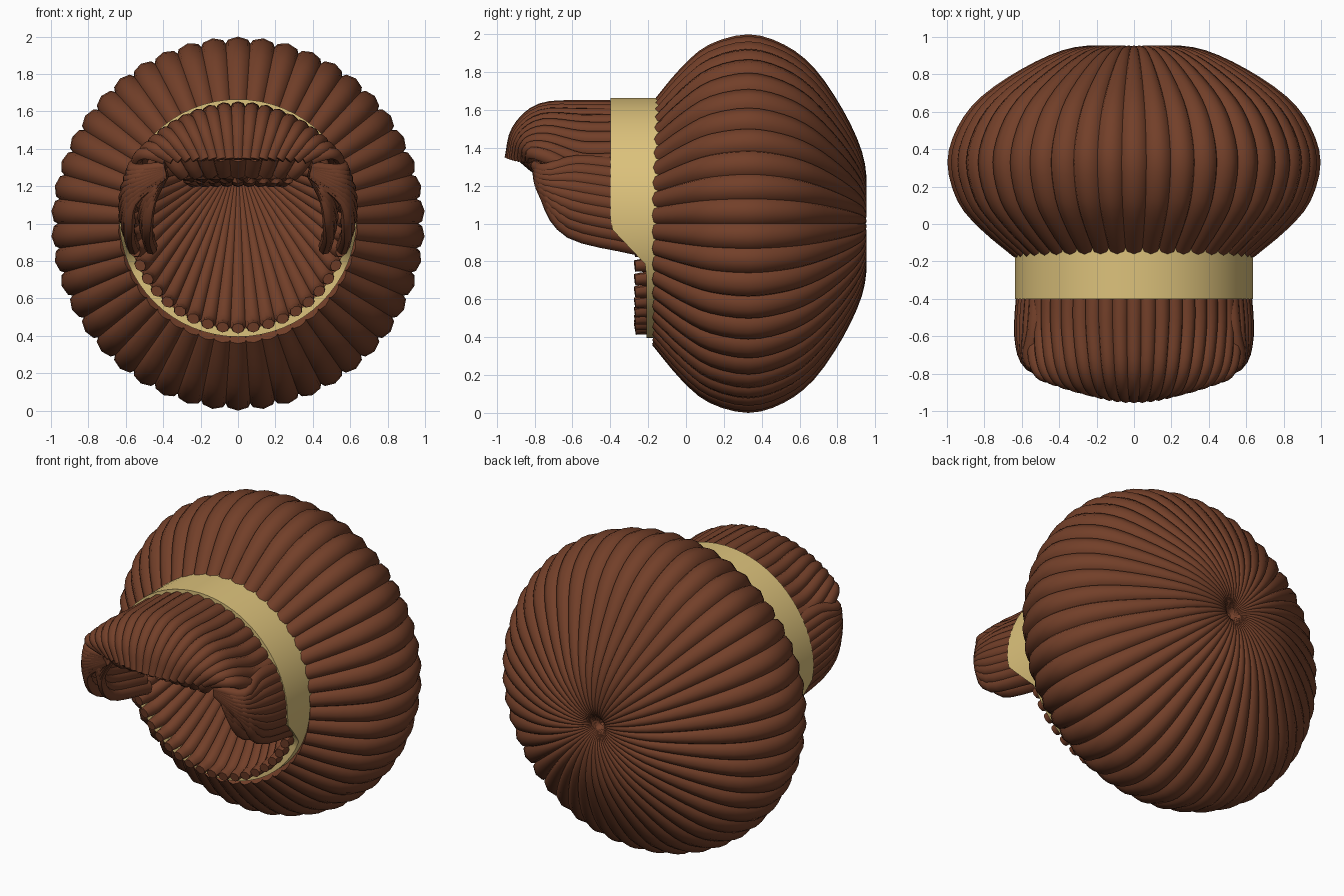
import bpy, bmesh, math
from mathutils import Vector

if "Cube" in bpy.data.objects:
    bpy.data.objects.remove(bpy.data.objects["Cube"])

CZ = 1.03  # height of the band axis


def material(name, rgb):
    m = bpy.data.materials.new(name)
    m.diffuse_color = (*rgb, 1)
    m.use_nodes = True
    m.node_tree.nodes["Principled BSDF"].inputs["Base Color"].default_value = m.diffuse_color
    return m


BROWN = material("brown_hair", (0.17, 0.05, 0.022))
GOLD = material("gold_band", (0.72, 0.54, 0.20))


def finish(bm, name, mat):
    bmesh.ops.recalc_face_normals(bm, faces=bm.faces)
    me = bpy.data.meshes.new(name)
    bm.to_mesh(me)
    bm.free()
    me.materials.append(mat)
    ob = bpy.data.objects.new(name, me)
    bpy.context.collection.objects.link(ob)
    bpy.context.view_layer.objects.active = ob
    ob.select_set(True)
    bpy.ops.object.shade_smooth_by_angle(angle=math.radians(50))
    ob.select_set(False)
    return ob


def smooth_path(pts, steps):
    """Catmull-Rom through the points; works on tuples of any length."""
    pts = [Vector(p) for p in pts]
    pts = [2 * pts[0] - pts[1]] + pts + [2 * pts[-1] - pts[-2]]
    out = []
    for a, b, c, d in zip(pts, pts[1:], pts[2:], pts[3:]):
        for k in range(steps):
            t = k / steps
            out.append(0.5 * (2 * b + (c - a) * t + (2 * a - 5 * b + 4 * c - d) * t * t
                              + (3 * b - a - 3 * c + d) * t ** 3))
    return out + [pts[-2]]


def strand(bm, path, widths, depths, outs, sides=8):
    """Tube with an oval section: width across the surface, depth along 'out'."""
    rings = []
    n = len(path)
    for i, p in enumerate(path):
        t = (path[min(i + 1, n - 1)] - path[max(i - 1, 0)]).normalized()
        out = (outs[i] - t * outs[i].dot(t)).normalized()
        side = t.cross(out)
        ring = []
        for k in range(sides):
            a = 2 * math.pi * k / sides
            ring.append(bm.verts.new(p + side * widths[i] * math.cos(a) + out * depths[i] * math.sin(a)))
        rings.append(ring)
    for a, b in zip(rings, rings[1:]):
        for k in range(sides):
            bm.faces.new((a[k], a[(k + 1) % sides], b[(k + 1) % sides], b[k]))
    bm.faces.new(rings[0])
    bm.faces.new(rings[-1])


def lock(bm, pts, w0, w1, steps=4):
    """Free strand whose half width goes from w0 to w1."""
    path = smooth_path(pts, steps)
    n = len(path) - 1
    ws = [w0 + (w1 - w0) * i / n for i in range(n + 1)]
    outs = [p - Vector((0, -0.3, CZ - 0.02)) for p in path]
    strand(bm, path, ws, [w * 0.8 for w in ws], outs)


def around(r, a, y, cz=CZ):
    return Vector((r * math.cos(a), y, cz + r * math.sin(a)))


# Big puff of strands gathered at the back: (y, radius) profile
N = 46
profile = smooth_path([(-0.18, 0.64), (-0.03, 0.82), (0.12, 0.945), (0.33, 1.0), (0.52, 0.945), (0.68, 0.82),
                       (0.83, 0.6), (0.93, 0.38), (0.955, 0.2), (0.93, 0.08), (0.86, 0.015)], 3)
bm = bmesh.new()
for i in range(N):
    a = 2 * math.pi * (i + 0.5) / N
    ws = [max(0.006, math.pi * r / N * 1.12) for y, r in profile]
    ds = [w * 0.75 for w in ws]
    path, outs = [], []
    for j, (y, r) in enumerate(profile):
        p, q = profile[max(j - 1, 0)], profile[min(j + 1, len(profile) - 1)]
        nrm = Vector((q.y - p.y, p.x - q.x)).normalized() * -1  # (y, r) outward
        path.append(around(max(r - ds[j] * nrm.y, 0.008), a, y - ds[j] * nrm.x, 1.0))
        outs.append(around(nrm.y, a, nrm.x, 0))
    strand(bm, path, ws, ds, outs)
finish(bm, "back_puff", BROWN)

# Gold band, cut back along its lower half
bm = bmesh.new()
SEG = 64
rows = []
for i in range(SEG):
    a = 2 * math.pi * i / SEG
    z = CZ + 0.635 * math.sin(a)
    front = -0.40 + 0.19 * min(1, max(0, (0.98 - z) / 0.2))
    rows.append([bm.verts.new(around(r, a, y)) for r, y in
                 ((0.635, front), (0.635, -0.08), (0.59, -0.08), (0.59, front))])
for i in range(SEG):
    p, q = rows[i], rows[(i + 1) % SEG]
    for k in range(4):
        bm.faces.new((p[k], p[(k + 1) % 4], q[(k + 1) % 4], q[k]))
finish(bm, "head_band", GOLD)

# Inner cap of strands running from the rim to the crown
bm = bmesh.new()
M = 44
for i in range(M):
    a = 2 * math.pi * i / M
    s = math.sin(a)
    y0 = -0.27 if s < 0.1 else -0.33
    end = Vector((0, 0.24, 1.36))
    rim = around(0.575, a, y0, 1.015)
    p1 = around(0.545, a, -0.14, 1.03)
    p2 = p1.lerp(end, 0.33) + Vector((0, 0.09, 0))
    p3 = p1.lerp(end, 0.68) + Vector((0, 0.06, 0))
    path = smooth_path([rim, p1, p2, p3, end], 4)
    n = len(path) - 1
    ws = [0.033 + 0.012 * min(1, k / 4) - 0.04 * max(0, k / n - 0.2) for k in range(n + 1)]
    strand(bm, path, ws, [w * 0.85 for w in ws], [Vector((0, -0.6, 1.2)) - p for p in path])
finish(bm, "inner_cap", BROWN)

# Top strands swept forward over the brow
bm = bmesh.new()
T = 19
for i in range(T):
    s = -1 + 2 * i / (T - 1)
    a = math.radians(90 - 66 * s)
    end = Vector((0.39 * s, -0.935 + 0.11 * s * s, 1.345))
    b0, b1 = around(0.585, a, -0.36), around(0.59, a, -0.55)
    b2 = b1.lerp(end, 0.36) + Vector((0.05 * s, -0.08, 0.085 - 0.03 * s * s))
    b3 = b1.lerp(end, 0.74) + Vector((0.06 * s, -0.06, 0.08 - 0.03 * s * s))
    lock(bm, [b0, b1, b2, b3, end], 0.045, 0.03)
finish(bm, "top_front_hair", BROWN)

# Side strands curling up to the temples, with an inner layer
for sgn, name in ((1, "side_hair_right"), (-1, "side_hair_left")):
    bm = bmesh.new()
    for layer in range(2):
        k = 1 - 0.17 * layer
        for i in range(9):
            f = i / 8
            a = math.radians(28 - 46 * f)
            c = Vector((math.cos(a) * 0.59 * k, 0, CZ + math.sin(a) * 0.59))
            start = Vector((c.x, -0.36 + 0.1 * f * f, c.z + 0.03 * f))
            mid = Vector((c.x + 0.02, -0.58 - 0.03 * f, c.z + 0.02 + 0.09 * f))
            fore = Vector((0.56 * k, -0.745 - 0.02 * math.sin(f * math.pi) + 0.01 * f, 1.29 - 0.17 * f))
            end = Vector((0.39, -0.80 + 0.02 * f + 0.05 * layer, 1.31 - 0.05 * f))
            pts = [Vector((sgn * p.x, p.y, p.z)) for p in (start, mid, fore, end)]
            lock(bm, pts, 0.045, 0.025)
    finish(bm, name, BROWN)

# Tucked-under roll behind the fringe
bm = bmesh.new()
for i in range(9):
    s = -1 + i / 4
    lock(bm, [(0.36 * s, -0.86 + 0.07 * s * s, 1.36), (0.31 * s, -0.78, 1.29),
              (0.24 * s, -0.68, 1.23), (0.20 * s, -0.5, 1.25), (0.2 * s, -0.3, 1.4)], 0.048, 0.032, 3)
finish(bm, "fringe_underside", BROWN)
